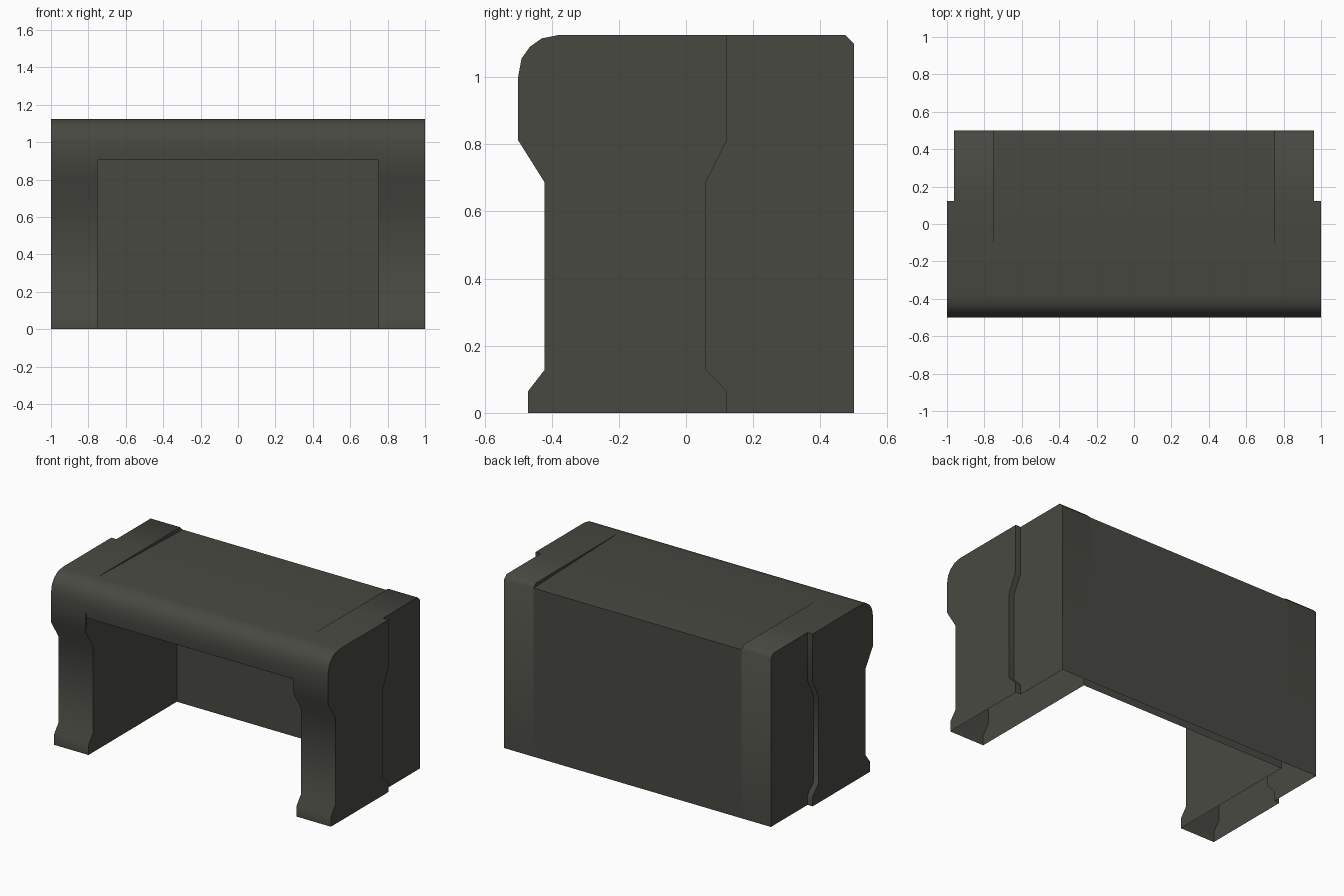
import bpy, bmesh, math

if "Cube" in bpy.data.objects:
    bpy.data.objects.remove(bpy.data.objects["Cube"])

mat = bpy.data.materials.new("dark grey")
mat.diffuse_color = (0.066, 0.066, 0.055, 1)
mat.use_nodes = True
mat.node_tree.nodes["Principled BSDF"].inputs["Base Color"].default_value = mat.diffuse_color

# Profiles as (y, z)
ROUND = [(-.5, 1.0), (-.49, 1.055), (-.465, 1.09), (-.43, 1.115), (-.38, 1.125)]
FRONT_LOW = [(-.47, 0), (-.47, .065), (-.422, .127), (-.422, .688), (-.5, .812)]
FRONT = FRONT_LOW + ROUND + [(.122, 1.125)]
STEP = [(.122, 1.125), (.122, .812), (.06, .688), (.06, .127), (.122, .065), (.122, 0)]
BACK = [(.122, 1.125), (.475, 1.125), (.5, 1.1), (.5, 0)]
IN, MID, OUT = .75, .963, 1.0      # inner wall, recessed side, outer side


def strip(bm, profile, xs):
    """Surface swept along x from an open profile."""
    rows = [[bm.verts.new((x, y, z)) for y, z in profile] for x in xs]
    for a, b in zip(rows, rows[1:]):
        for i in range(len(profile) - 1):
            bm.faces.new((a[i], a[i + 1], b[i + 1], b[i]))


def cap(bm, profile, x):
    """Flat side panel in a plane of constant x."""
    bm.faces.new([bm.verts.new((x, y, z)) for y, z in profile])


def finish(bm, name, mirror=False):
    bmesh.ops.remove_doubles(bm, verts=bm.verts, dist=1e-4)
    bmesh.ops.recalc_face_normals(bm, faces=bm.faces)
    me = bpy.data.meshes.new(name)
    bm.to_mesh(me)
    bm.free()
    me.materials.append(mat)
    ob = bpy.data.objects.new(name, me)
    bpy.context.collection.objects.link(ob)
    bpy.ops.object.select_all(action='DESELECT')
    ob.select_set(True)
    bpy.context.view_layer.objects.active = ob
    bpy.ops.object.shade_smooth_by_angle(angle=math.radians(50))
    if mirror:
        ob.modifiers.new("mirror", 'MIRROR').use_mirror_merge = False
    return ob


# Side pedestals: hollow, open at the bottom, with a stepped moulding
bm = bmesh.new()
strip(bm, FRONT, (IN, MID, OUT))
strip(bm, STEP, (MID, OUT))
strip(bm, BACK, (IN, MID))
cap(bm, FRONT + STEP[1:], OUT)
cap(bm, BACK + STEP[:0:-1], MID)
cap(bm, FRONT_LOW + [(-.495, .905), (.44, .905), (.44, 0)], IN)
cap(bm, [(-.38, 1.125)] + BACK[:3], IN)
finish(bm, "side_pedestal", mirror=True)

# Middle: back panel, desk top with rounded front lip, ceiling, inner back wall
bm = bmesh.new()
strip(bm, [(.5, 0), (.5, 1.1)] + ROUND[::-1] +
      [(-.5, .95), (-.495, .905), (.44, .905), (.44, 0)], (-IN, IN))
finish(bm, "desk_top_and_back")
